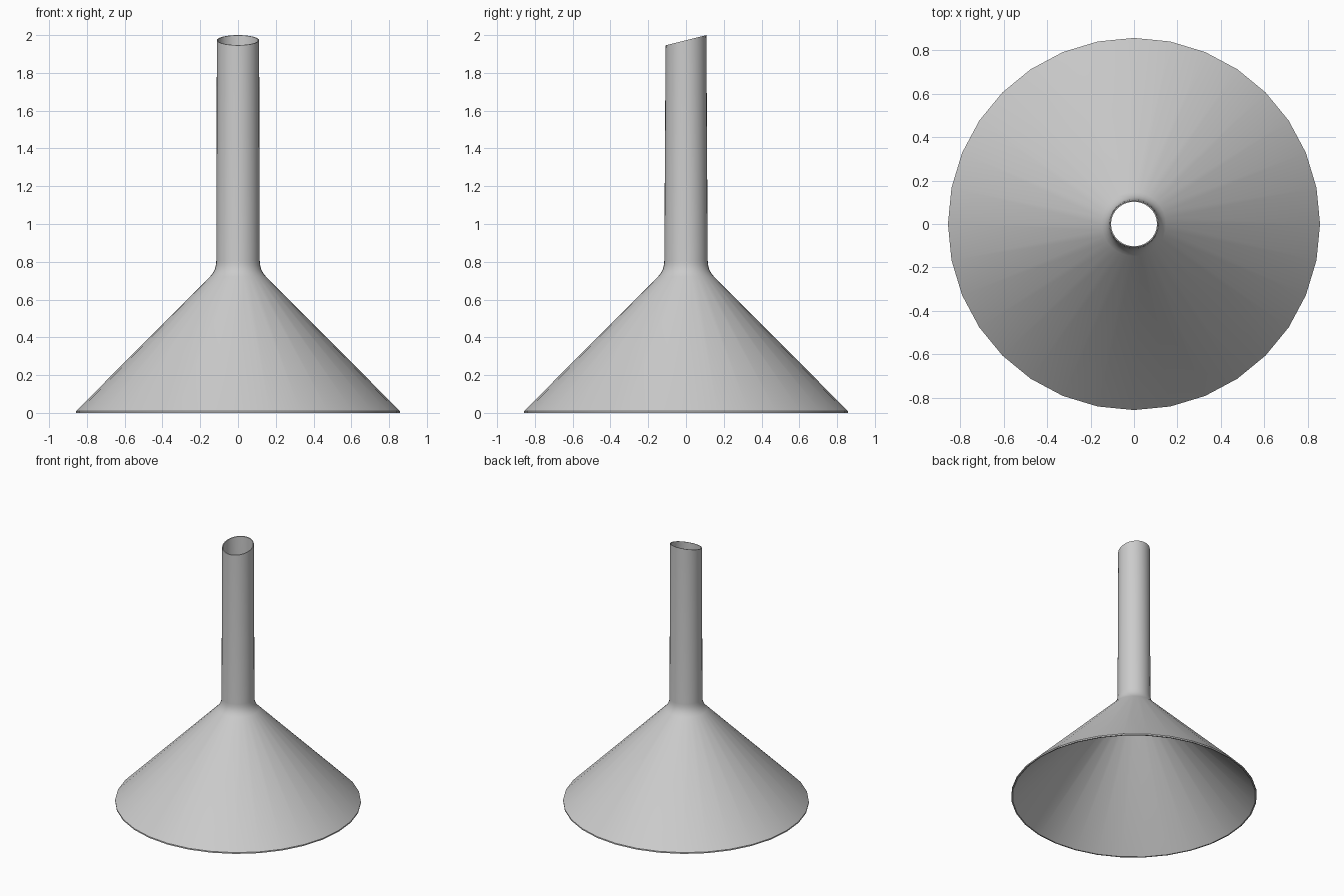
import bpy, bmesh, math

if "Cube" in bpy.data.objects:
    bpy.data.objects.remove(bpy.data.objects["Cube"])

SEG = 32
WALL = 0.006

# Outer profile (radius, height) from wide rim to spout tip
outer = [(0.857, 0.0), (0.857, 0.01), (0.148, 0.722), (0.134, 0.739),
         (0.123, 0.760), (0.117, 0.782), (0.115, 0.805), (0.112, 1.973)]
# Inner profile from spout tip back down to the rim
inner = [(0.112 - WALL, 1.973), (0.115 - WALL, 0.805), (0.117 - WALL, 0.780),
         (0.123 - WALL, 0.756), (0.134 - WALL, 0.733), (0.148 - WALL, 0.716),
         (0.848, 0.0)]
profile = outer + inner

bm = bmesh.new()
rings = []
for r, z in profile:
    ring = []
    for i in range(SEG):
        a = 2 * math.pi * i / SEG
        x, y = r * math.cos(a), r * math.sin(a)
        if z > 1.9:                      # slanted spout tip
            y *= 0.965
            ring.append(bm.verts.new((x, y, z + 0.25 * y)))
        else:
            ring.append(bm.verts.new((x, y, z)))
    rings.append(ring)

# Closed revolved skin
for k, lo in enumerate(rings):
    hi = rings[(k + 1) % len(rings)]
    for i in range(SEG):
        j = (i + 1) % SEG
        bm.faces.new((lo[i], lo[j], hi[j], hi[i]))
bmesh.ops.recalc_face_normals(bm, faces=bm.faces[:])

mesh = bpy.data.meshes.new("funnel")
bm.to_mesh(mesh)
bm.free()
funnel = bpy.data.objects.new("funnel", mesh)
bpy.context.collection.objects.link(funnel)
bpy.context.view_layer.objects.active = funnel
funnel.select_set(True)
bpy.ops.object.shade_smooth_by_angle(angle=math.radians(35))
